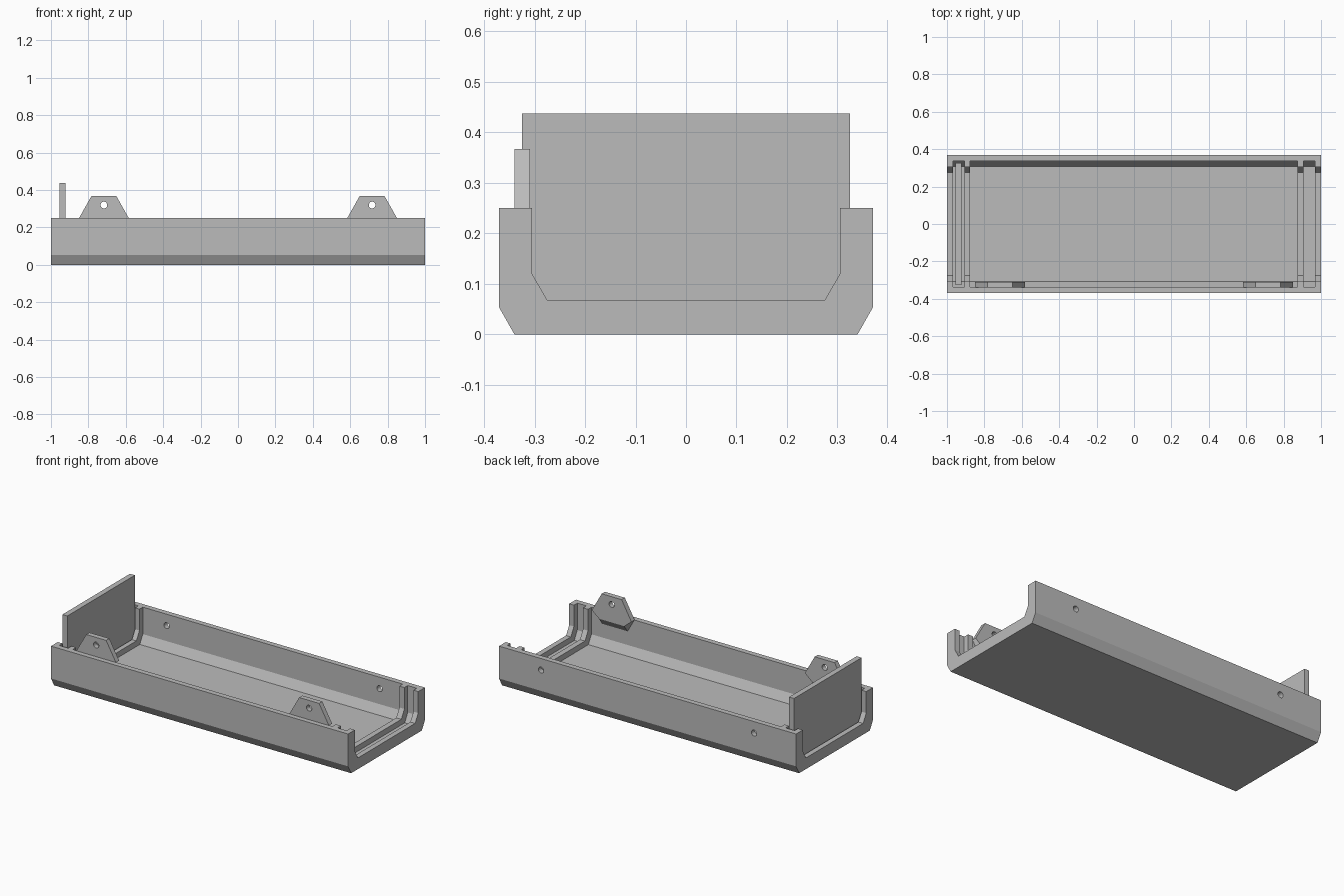
import bpy, bmesh
from mathutils import Vector

cube = bpy.data.objects.get("Cube")
if cube:
    bpy.data.objects.remove(cube, do_unlink=True)

grey = bpy.data.materials.new("light_grey")
grey.use_nodes = True
COLOUR = (0.5, 0.5, 0.5, 1)
grey.diffuse_color = COLOUR
grey.node_tree.nodes["Principled BSDF"].inputs["Base Color"].default_value = COLOUR


def prism(name, outline, start, end, axis):
    """Extrude a closed 2D outline along x (points are y, z) or y (points are x, z)."""
    bm = bmesh.new()
    place = (lambda a, b: (start, a, b)) if axis == "x" else (lambda a, b: (a, start, b))
    face = bm.faces.new([bm.verts.new(place(a, b)) for a, b in outline])
    move = Vector((end - start, 0, 0)) if axis == "x" else Vector((0, end - start, 0))
    out = bmesh.ops.extrude_face_region(bm, geom=[face])
    bmesh.ops.translate(bm, vec=move, verts=[v for v in out["geom"] if isinstance(v, bmesh.types.BMVert)])
    bmesh.ops.recalc_face_normals(bm, faces=bm.faces)
    mesh = bpy.data.meshes.new(name)
    bm.to_mesh(mesh)
    bm.free()
    mesh.materials.append(grey)
    obj = bpy.data.objects.new(name, mesh)
    bpy.context.collection.objects.link(obj)
    return obj


def hull(half_low, low, half_high, bend, top):
    """Symmetric trough section with chamfered lower corners."""
    right = [(half_low, low), (half_high, bend), (half_high, top)]
    return right + [(-y, z) for y, z in reversed(right)]


def pin(x, y, z):
    bpy.ops.mesh.primitive_cylinder_add(vertices=24, radius=0.018, depth=0.2,
                                        location=(x, y, z), rotation=(1.570796, 0, 0))
    return bpy.context.object


def cut(target, cutters):
    for cutter in cutters:
        cutter.hide_render = True
        mod = target.modifiers.new("cut", "BOOLEAN")
        mod.operation = "DIFFERENCE"
        mod.solver = "EXACT"
        mod.object = cutter
        with bpy.context.temp_override(object=target, active_object=target):
            bpy.ops.object.modifier_apply(modifier=mod.name)
        bpy.data.objects.remove(cutter, do_unlink=True)


TAB_X = 0.717

# Trough: open channel, wider main cavity, end panel slots and back screw holes
tray = prism("tray", hull(0.34, 0, 0.37, 0.053, 0.25), -1, 1, "x")
wide = hull(0.308, 0.034, 0.337, 0.086, 0.3)
cutters = [prism("channel", hull(0.275, 0.068, 0.305, 0.12, 0.3), -1.1, 1.1, "x"),
           prism("cavity", wide, -0.877, 0.873, "x")]
for side in (-1, 1):
    cutters.append(prism("slot", wide, side * 0.907, side * 0.968, "x"))
    cutters.append(pin(side * TAB_X, 0.37, 0.18))
cut(tray, cutters)

# Upright end panel standing in the right slot
prism("end_panel", hull(0.3, 0.038, 0.325, 0.086, 0.437), -0.955, -0.922, "x")

# Screw tabs rising inside the front wall, with a sloped underside
for side, name in ((-1, "right_tab"), (1, "left_tab")):
    half = [(0.067, 0.367), (0.133, 0.25), (0.085, 0.165)]
    outline = [(side * TAB_X + x, z) for x, z in half]
    outline += [(side * TAB_X - x, z) for x, z in reversed(half)]
    tab = prism(name, outline, -0.34, -0.309, "y")
    for v in tab.data.vertices:
        if v.co.z < 0.2 and v.co.y > -0.32:
            v.co.z += 0.045
    cut(tab, [pin(side * TAB_X, -0.32, 0.32)])
